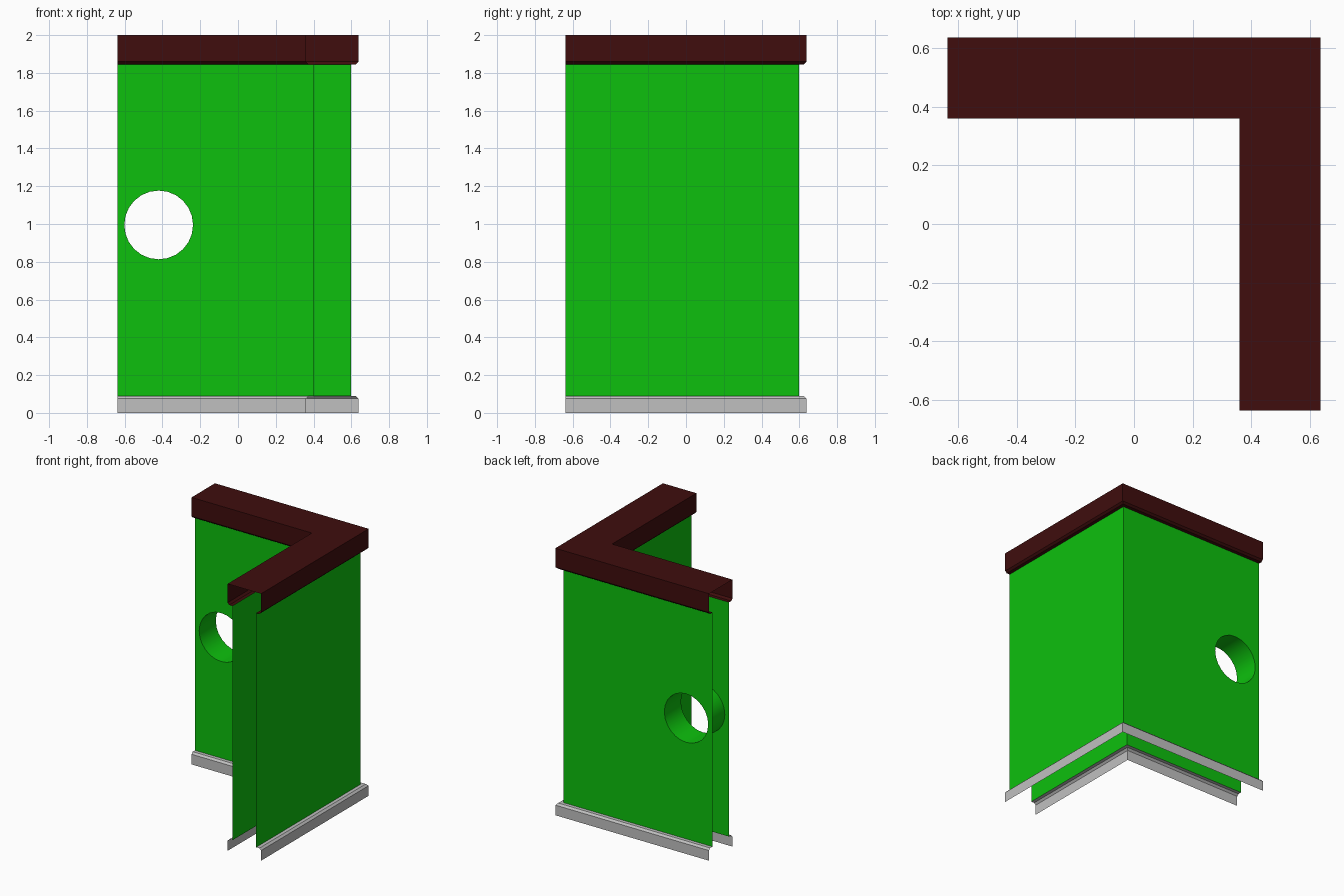
import bpy, bmesh, math
from mathutils import Vector

cube = bpy.data.objects.get("Cube")
if cube:
    bpy.data.objects.remove(cube, do_unlink=True)

END = -0.637                    # open ends of both wings
OUT, INN = 0.637, 0.36          # trim faces
WALL_OUT, WALL_IN = 0.597, 0.40  # wall sheets
TOP, CAP_Z, BASE_Z, B = 2.0, 1.845, 0.09, 0.014
HOLE_X, HOLE_Z, HOLE_R, SEGS = -0.42, 0.995, 0.182, 24


def material(name, rgb):
    m = bpy.data.materials.new(name)
    m.use_nodes = True
    m.diffuse_color = (*rgb, 1)
    bsdf = m.node_tree.nodes["Principled BSDF"]
    bsdf.inputs["Base Color"].default_value = (*rgb, 1)
    bsdf.inputs["Roughness"].default_value = 0.8
    return m


GREEN = material("green paint", (0.004, 0.53, 0.004))
MAROON = material("dark maroon trim", (0.05, 0.004, 0.004))
GREY = material("light grey skirting", (0.53, 0.53, 0.53))


def finish(name, bm, mat, flip=False):
    if flip:
        bmesh.ops.reverse_faces(bm, faces=bm.faces[:])
    mesh = bpy.data.meshes.new(name)
    bm.to_mesh(mesh)
    bm.free()
    mesh.materials.append(mat)
    obj = bpy.data.objects.new(name, mesh)
    bpy.context.collection.objects.link(obj)
    bpy.ops.object.select_all(action='DESELECT')
    obj.select_set(True)
    bpy.context.view_layer.objects.active = obj
    bpy.ops.object.shade_smooth_by_angle(angle=math.radians(30))
    return obj


def sweep(name, profile, mat):
    """Run an open (offset, height) profile around the mitred corner."""
    bm = bmesh.new()
    rows = [[bm.verts.new(p) for p in ((END, t, z), (t, t, z), (t, END, z))]
            for t, z in profile]
    for a, b in zip(rows, rows[1:]):
        for i in range(2):
            bm.faces.new((a[i], b[i], b[i + 1], a[i + 1]))
    return finish(name, bm, mat)


# Hollow cap: lips, chamfered lower edges, skirts and a flat top
sweep("top_cap", [(WALL_OUT, CAP_Z), (OUT - B, CAP_Z), (OUT, CAP_Z + B), (OUT, TOP),
                  (INN, TOP), (INN, CAP_Z + B), (INN + B, CAP_Z), (WALL_IN, CAP_Z)], MAROON)

# Skirting strips with chamfered upper edges
sweep("outer_skirting", [(OUT, 0), (OUT, BASE_Z - B), (OUT - B, BASE_Z),
                         (WALL_OUT, BASE_Z)], GREY)
sweep("inner_skirting", [(WALL_IN, BASE_Z), (INN + B, BASE_Z), (INN, BASE_Z - B),
                         (INN, 0)], GREY)


def ring(bm, y):
    return [bm.verts.new((HOLE_X + HOLE_R * math.cos(a), y, HOLE_Z + HOLE_R * math.sin(a)))
            for a in (2 * math.pi * i / SEGS for i in range(SEGS))]


def loop_edges(bm, verts):
    return [bm.edges.new((v, verts[i - 1])) for i, v in enumerate(verts)]


def wall(name, t, outward):
    """Back sheet with a round opening, plus the plain side sheet."""
    bm = bmesh.new()
    corners = [bm.verts.new(p) for p in ((END, t, BASE_Z), (t, t, BASE_Z),
                                         (t, t, CAP_Z), (END, t, CAP_Z))]
    edges = loop_edges(bm, corners) + loop_edges(bm, ring(bm, t))
    bmesh.ops.triangle_fill(bm, edges=edges, use_beauty=True, normal=Vector((0, outward, 0)))
    low, high = (bm.verts.new((t, END, z)) for z in (BASE_Z, CAP_Z))
    bm.faces.new((corners[1], low, high, corners[2]))
    bm.normal_update()
    for f in bm.faces:
        if (f.normal.x + f.normal.y) * outward < 0:
            f.normal_flip()
    return finish(name, bm, GREEN)


wall("outer_wall", WALL_OUT, 1)
wall("inner_wall", WALL_IN, -1)

# Round tunnel joining the two openings
bm = bmesh.new()
front, back = ring(bm, WALL_IN), ring(bm, WALL_OUT)
for i in range(SEGS):
    bm.faces.new((front[i - 1], back[i - 1], back[i], front[i]))
bm.normal_update()
axis = Vector((HOLE_X, 0, HOLE_Z))
f = next(iter(bm.faces))
outside = f.normal.dot(f.calc_center_median() - axis) > 0
finish("porthole_tunnel", bm, GREEN, flip=outside)
